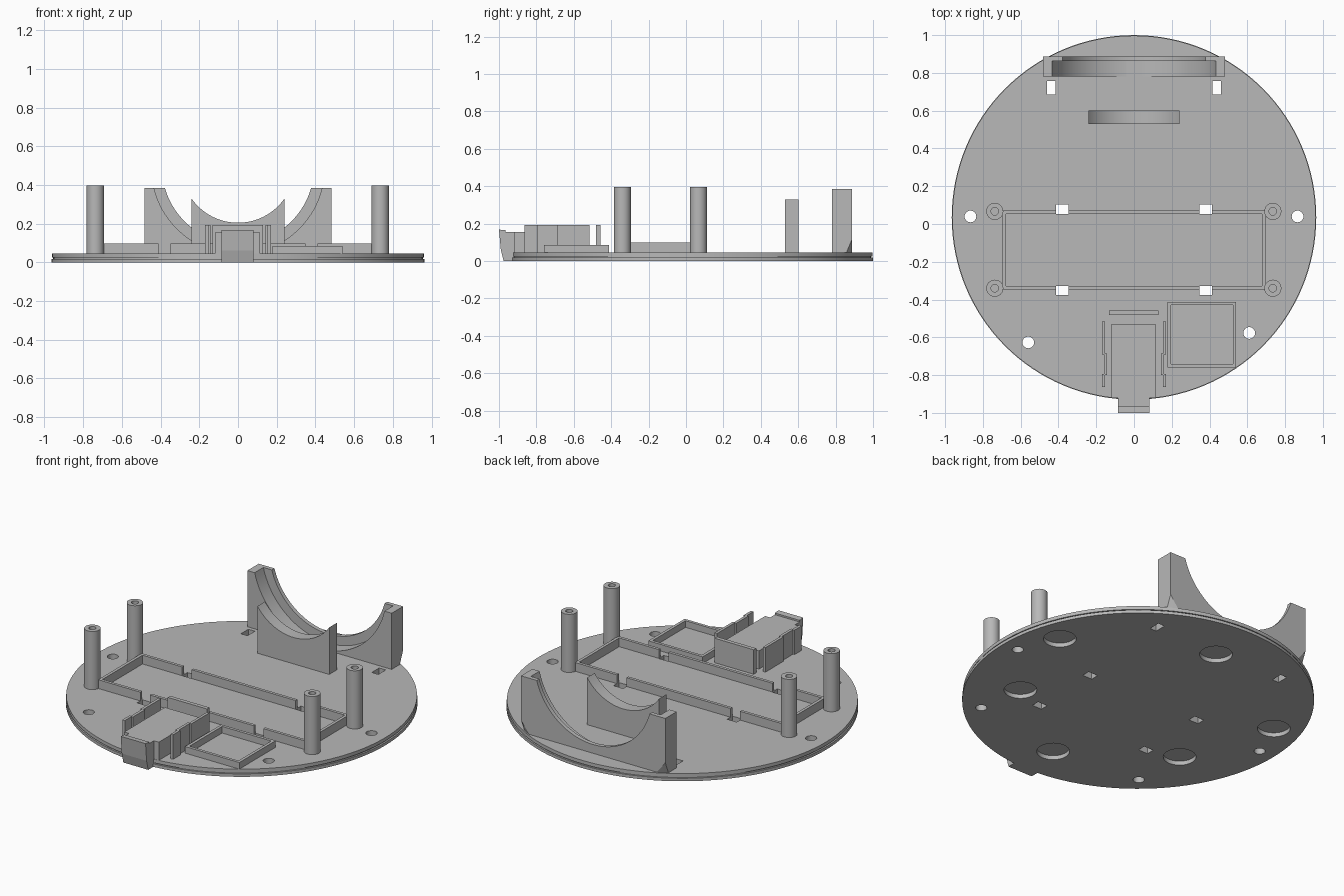
import bpy, bmesh, math
from mathutils import Matrix, Vector

if "Cube" in bpy.data.objects:
    bpy.data.objects.remove(bpy.data.objects["Cube"])

grey = bpy.data.materials.new("plain_grey")
grey.use_nodes = True
COLOUR = (0.48, 0.48, 0.48, 1)
grey.diffuse_color = COLOUR
grey.node_tree.nodes["Principled BSDF"].inputs["Base Color"].default_value = COLOUR

TOP = 0.045          # upper face of the plate
SINK = TOP - 0.01    # parts are rooted slightly into the plate
CY = 0.035           # plate centre in y


def finish(name, bm):
    bmesh.ops.recalc_face_normals(bm, faces=bm.faces)
    mesh = bpy.data.meshes.new(name)
    bm.to_mesh(mesh)
    bm.free()
    mesh.materials.append(grey)
    ob = bpy.data.objects.new(name, mesh)
    bpy.context.collection.objects.link(ob)
    return ob


def add_box(bm, x0, x1, y0, y1, z0, z1):
    m = Matrix.Translation(((x0 + x1) / 2, (y0 + y1) / 2, (z0 + z1) / 2))
    bmesh.ops.create_cube(bm, size=1, matrix=m @ Matrix.Diagonal((x1 - x0, y1 - y0, z1 - z0, 1)))


def add_cyl(bm, x, y, r, z0, z1, r_top=None, sides=48):
    bmesh.ops.create_cone(bm, cap_ends=True, segments=sides, radius1=r,
                          radius2=r if r_top is None else r_top, depth=z1 - z0,
                          matrix=Matrix.Translation((x, y, (z0 + z1) / 2)))


def boxes(name, *items):
    bm = bmesh.new()
    for item in items:
        add_box(bm, *item)
    return finish(name, bm)


def prism(name, pts, axis, a, b):
    """Extrude a profile of (x, z) along y, or of (y, z) along x."""
    place = (lambda p, t: (p[0], t, p[1])) if axis == "y" else (lambda p, t: (t, p[0], p[1]))
    bm = bmesh.new()
    face = bm.faces.new([bm.verts.new(place(p, a)) for p in pts])
    new = bmesh.ops.extrude_face_region(bm, geom=[face])["geom"]
    shift = Vector((0, b - a, 0) if axis == "y" else (b - a, 0, 0))
    bmesh.ops.translate(bm, vec=shift, verts=[v for v in new if isinstance(v, bmesh.types.BMVert)])
    return finish(name, bm)


def boolean(ob, cutter, operation="DIFFERENCE", keep=False):
    mod = ob.modifiers.new("cut", "BOOLEAN")
    mod.object, mod.operation, mod.solver = cutter, operation, "EXACT"
    bpy.context.view_layer.objects.active = ob
    bpy.ops.object.modifier_apply(modifier=mod.name)
    if not keep:
        bpy.data.objects.remove(cutter)


def smooth(ob):
    bpy.ops.object.select_all(action="DESELECT")
    ob.select_set(True)
    bpy.context.view_layer.objects.active = ob
    bpy.ops.object.shade_smooth_by_angle(angle=math.radians(30))


# Round base plate with a shallow groove round its rim
bm = bmesh.new()
rings = []
SIDES = 128
for r, z in [(0.965, 0), (0.965, 0.018), (0.955, 0.018), (0.955, 0.024), (0.962, 0.024), (0.962, TOP)]:
    rings.append([bm.verts.new((r * math.cos(k * math.tau / SIDES), CY + r * math.sin(k * math.tau / SIDES), z))
                  for k in range(SIDES)])
for low, high in zip(rings, rings[1:]):
    for k in range(SIDES):
        j = (k + 1) % SIDES
        bm.faces.new((low[k], low[j], high[j], high[k]))
bm.faces.new(rings[0])
bm.faces.new(rings[-1])
plate = finish("base_plate", bm)

# Magnet recesses underneath and screw holes right through
bm = bmesh.new()
for x, y in [(-0.766, 0.28), (0.766, 0.28), (-0.57, -0.29), (0.57, -0.29), (0, 0.7), (0, -0.69)]:
    add_cyl(bm, x, y, 0.09, -0.05, 0.025)
for x, y in [(-0.866, 0.04), (0.866, 0.04), (-0.56, -0.627), (0.61, -0.577)]:
    add_cyl(bm, x, y, 0.031, -0.1, 0.1, sides=32)
boolean(plate, finish("hole_cutter", bm))

# Tray frame
X, Y0, Y1, W = 0.695, -0.346, 0.072, 0.018
frame = boxes("tray_frame", (-X, X, Y0, Y1, SINK, 0.098))
boolean(frame, boxes("frame_cutter", (-X + W, X - W, Y0 + W, Y1 - W, 0, 0.2)))

# Strap slots through the plate and the frame walls
slots = []
for s in (-1, 1):
    for x, half, y0, y1 in [(0.438, 0.022, 0.685, 0.756), (0.38, 0.032, 0.054, 0.104),
                            (0.38, 0.032, -0.376, -0.327)]:
        slots.append((s * x - half, s * x + half, y0, y1, -0.1, 0.2))
slot_cutter = boxes("slot_cutter", *slots)
boolean(frame, slot_cutter, keep=True)
boolean(plate, slot_cutter)
smooth(plate)

# Four hollow standoff posts
for side, x in (("right", -0.737), ("left", 0.735)):
    for end, y in (("rear", 0.067), ("front", -0.34)):
        bm = bmesh.new()
        add_cyl(bm, x, y, 0.045, SINK, 0.397)
        post = finish(f"{end}_{side}_post", bm)
        bm = bmesh.new()
        add_cyl(bm, x, y, 0.02, 0.1, 0.5, sides=32)
        boolean(post, finish("bore_cutter", bm))
        smooth(post)


# Curved cradles
def cradle(name, half, top, centre, radius, y0, y1):
    reach = math.acos((centre - top) / radius)
    arc = []
    for k in range(41):
        a = -reach + 2 * reach * k / 40
        arc.append((radius * math.sin(a), centre - radius * math.cos(a)))
    ends = [(half, top), (half, SINK), (-half, SINK), (-half, top)]
    if arc[-1][0] > half - 0.002:      # the arc runs out at the outer corners
        ends = ends[1:3]
    return prism(name, arc + ends, "y", y0, y1)


small = cradle("small_cradle", 0.24, 0.33, 0.498, 0.2934, 0.53, 0.602)
smooth(small)
for name, radius, y0, y1 in [("large_cradle", 0.447, 0.78, 0.863), ("large_cradle_lip", 0.392, 0.863, 0.888)]:
    part = cradle(name, 0.483, 0.385, 0.49, radius, y0, y1)
    # Overhanging corners taper back to the plate rim
    bm = bmesh.new()
    add_cyl(bm, 0, CY, 0.945, 0.02, 0.5, r_top=1.12, sides=SIDES)
    boolean(part, finish("taper_cutter", bm), "INTERSECT")
    smooth(part)

# Small square tray
square = boxes("square_tray", (0.177, 0.541, -0.76, -0.412, SINK, 0.085))
boolean(square, boxes("tray_cutter", (0.195, 0.523, -0.742, -0.43, 0, 0.2)))

# Switch block with its projecting front lip
boxes("switch_block", (-0.118, 0.114, -0.92, -0.53, SINK, 0.155))
prism("front_lip", [(-0.975, 0), (-0.9, 0), (-0.9, 0.155), (-0.965, 0.155), (-0.965, 0.165),
                    (-1, 0.168), (-0.99, 0.06)], "x", -0.085, 0.081)

# Stepped guide rails and the back stop
for side, s in (("right", -1), ("left", 1)):
    steps = []
    for inner, outer, y0, y1 in [(0.153, 0.17, -0.69, -0.517), (0.143, 0.16, -0.8, -0.685), (0.153, 0.17, -0.864, -0.795)]:
        x0, x1 = sorted((s * inner, s * outer))
        steps.append((x0, x1, y0, y1, SINK, 0.193))
    boxes(f"{side}_guide_rail", *steps)
boxes("back_stop", (-0.133, 0.13, -0.482, -0.458, SINK, 0.193))
